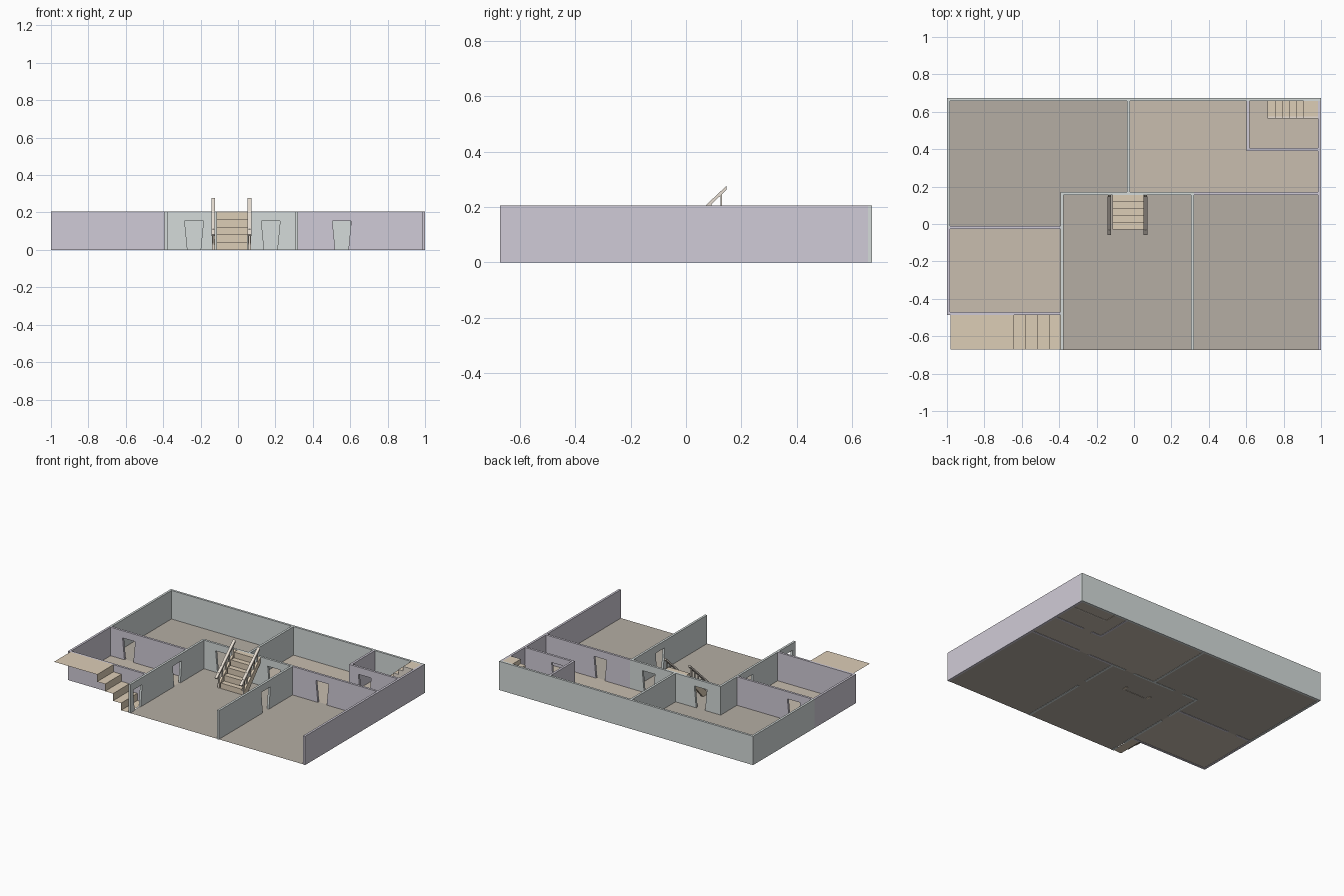
import bpy, bmesh

if "Cube" in bpy.data.objects:
    bpy.data.objects.remove(bpy.data.objects["Cube"])

H, T = 0.205, 0.016          # wall height and thickness
X, Y = 1.0, 0.673            # half extents of the plan


def material(name, rgb):
    m = bpy.data.materials.new(name)
    m.diffuse_color = (*rgb, 1)
    m.use_nodes = True
    m.node_tree.nodes["Principled BSDF"].inputs["Base Color"].default_value = m.diffuse_color
    return m


GREY = material("grey_plaster", (0.66, 0.71, 0.70))
LILAC = material("lilac_plaster", (0.63, 0.60, 0.68))
DARK = material("dark_floor", (0.46, 0.42, 0.37))
LIGHT = material("light_floor", (0.58, 0.51, 0.43))
WOOD = material("stair_wood", (0.72, 0.61, 0.47))
PALE = material("rail_wood", (0.80, 0.73, 0.65))


def finish(name, bm, mat):
    bmesh.ops.recalc_face_normals(bm, faces=bm.faces)
    me = bpy.data.meshes.new(name)
    bm.to_mesh(me)
    bm.free()
    ob = bpy.data.objects.new(name, me)
    bpy.context.collection.objects.link(ob)
    me.materials.append(mat)


def place(axis, p, d):
    """Profile point (along, z) placed at depth d on the given axis."""
    if axis == 'x':
        return (d, p[0], p[1])
    return (p[0], d, p[1])


def prism(name, axis, pts, lo, hi, mat):
    bm = bmesh.new()
    f = bm.faces.new([bm.verts.new(place(axis, p, lo)) for p in pts])
    r = bmesh.ops.extrude_face_region(bm, geom=[f])
    vs = [v for v in r['geom'] if isinstance(v, bmesh.types.BMVert)]
    bmesh.ops.translate(bm, vec=place(axis, (0, 0), hi - lo), verts=vs)
    finish(name, bm, mat)


def ribbon(name, axis, pts, lo, hi, mat):
    """Thin folded sheet, used for the stair treads and risers."""
    bm = bmesh.new()
    rows = [[bm.verts.new(place(axis, p, d)) for d in (lo, hi)] for p in pts]
    for a, b in zip(rows, rows[1:]):
        bm.faces.new((a[0], b[0], b[1], a[1]))
    finish(name, bm, mat)


def wall(name, axis, pos, a, b, mat, doors=()):
    """Wall centred on pos, with doorways that widen towards the top."""
    pts = [(a, 0)]
    for c in doors:
        pts += [(c - 0.035, 0), (c - 0.05, 0.154), (c + 0.05, 0.154), (c + 0.035, 0)]
    pts += [(b, 0), (b, H), (a, H)]
    prism(name, axis, pts, pos - T / 2, pos + T / 2, mat)


def floor(name, pts, mat):
    bm = bmesh.new()
    bm.faces.new([bm.verts.new((x, y, 0.002)) for x, y in pts])
    finish(name, bm, mat)


def box_pts(x0, y0, x1, y1):
    return [(x0, y0), (x1, y0), (x1, y1), (x0, y1)]


# Floors
e = T / 2
floor("back_left_floor", [(-X, -0.02), (-0.385, -0.02), (-0.385, 0.163), (-0.03, 0.163),
                          (-0.03, Y), (-X, Y)], DARK)
floor("centre_floor", box_pts(-0.385, -Y, 0.313, 0.163), DARK)
floor("front_right_floor", box_pts(0.313, -Y, X, 0.163), DARK)
floor("back_right_floor", box_pts(-0.03, 0.163, X, Y), LIGHT)
floor("left_room_floor", box_pts(-X, -0.478, -0.385, -0.02), LIGHT)

# Outer walls
wall("back_wall", 'y', Y - e, -X, X, GREY)
wall("left_wall_back", 'x', -X + e, -0.02, Y - T, GREY)
wall("left_wall_front", 'x', -X + e, -0.486, -0.02, LILAC)
wall("right_wall", 'x', X - e, -Y, Y - T, LILAC)
wall("left_room_front_wall", 'y', -0.478, -X + T, -0.393, LILAC)

# Inner walls
wall("left_room_back_wall", 'y', -0.02, -X + T, -0.393, LILAC, [-0.84])
wall("centre_left_wall", 'x', -0.385, -Y, 0.155, GREY, [-0.59, -0.145])
wall("centre_right_wall", 'x', 0.313, -Y, 0.155, GREY, [-0.145])
wall("centre_back_wall", 'y', 0.163, -0.393, 0.321, GREY, [-0.235, 0.175])
wall("right_cross_wall", 'y', 0.163, 0.321, X - T, LILAC, [0.555])
wall("back_divider_wall", 'x', -0.03, 0.171, Y - T, GREY)
wall("small_room_side_wall", 'x', 0.61, 0.39, Y - T, LILAC)
wall("small_room_front_wall", 'y', 0.398, 0.618, X - T, LILAC, [0.725])


def steps(start, run, n, rise, z0=0.0):
    pts = [(start, z0)]
    for i in range(n):
        z = z0 + rise * (i + 1)
        pts += [(start + run * i, z), (start + run * (i + 1), z)]
    return pts


# Front left stairs: landing outside, going down to the doorway
pts = [(-0.39, 0.003)] + steps(-0.453, -0.0625, 3, 0.0513)
ribbon("front_stairs", 'y', pts + [(-0.6405, H), (-0.98, H)], -0.67, -0.486, WOOD)

# Back right stairs with solid side panel
pts = steps(0.715, 0.038, 5, 0.0345) + [(0.905, H), (X - T, H)]
ribbon("back_stairs", 'y', pts, 0.575, Y - T, WOOD)
prism("back_stairs_panel", 'y', pts + [(X - T, 0)], 0.565, 0.575, PALE)

# Central stairs: treads, stringers, balusters and handrails
ribbon("centre_stairs", 'x', steps(-0.03, 0.037, 5, 0.041), -0.115, 0.052, WOOD)
slope = 0.92
for side, x in (("left", -0.132), ("right", 0.062)):
    prism(side + "_stringer", 'x', [(-0.03, 0), (0.005, 0), (0.155, 0.165), (0.155, H),
                                    (-0.03, 0.03)], x - 0.008, x + 0.008, WOOD)
    prism(side + "_handrail", 'x', [(-0.06, 0.083), (-0.054, 0.074), (0.147, 0.262),
                                    (0.147, 0.277)], x - 0.01, x + 0.01, PALE)
    for i in range(5):
        y = -0.028 + i * 0.039
        base = 0.02 + 0.94 * (y + 0.03) if i else 0
        prism(f"{side}_baluster_{i + 1}", 'x',
              box_pts(y - 0.003, base, y + 0.003, 0.085 + slope * (y + 0.057)),
              x - 0.005, x + 0.005, PALE)
